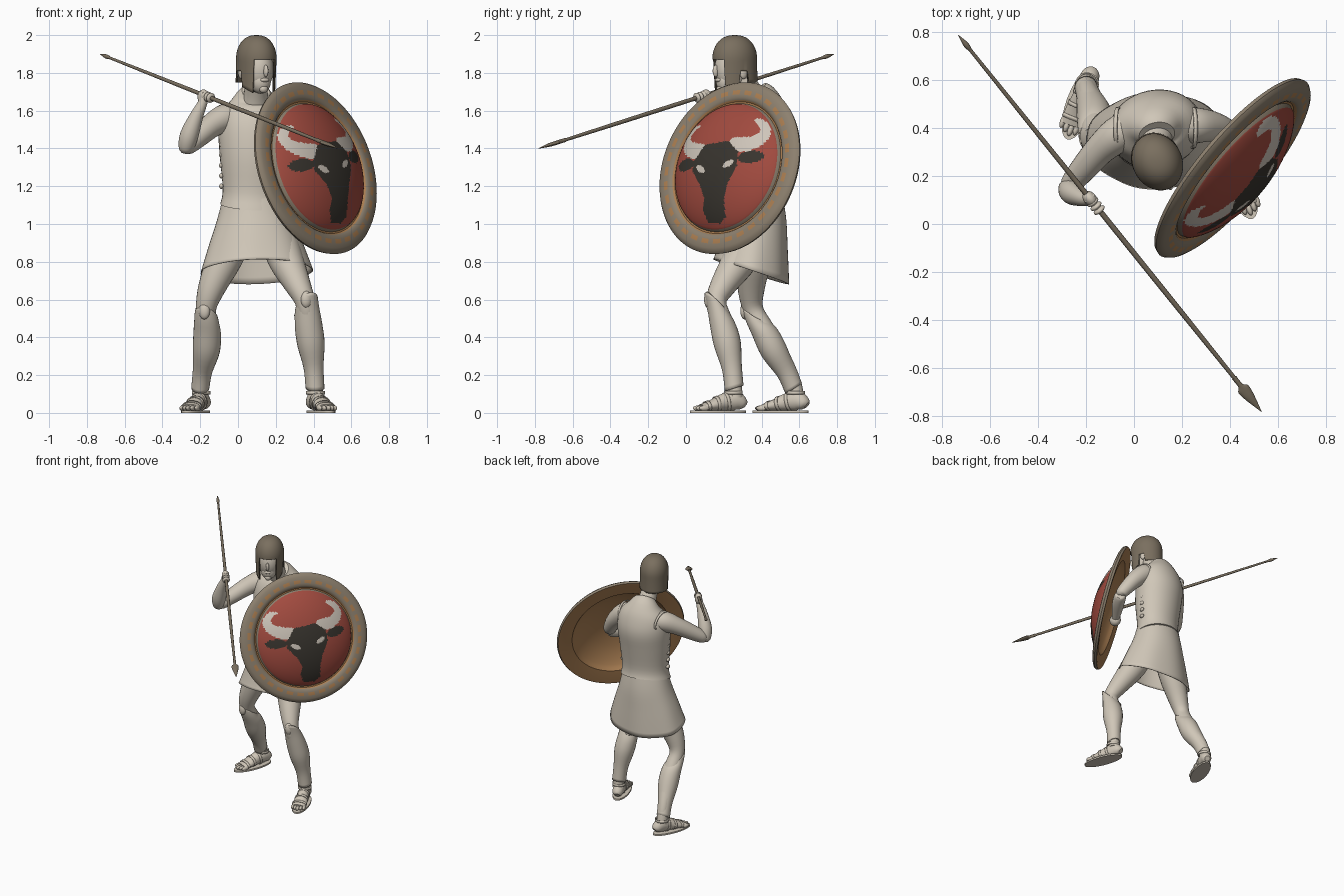
import bpy, bmesh, math
from mathutils import Vector, Matrix

if "Cube" in bpy.data.objects:
    bpy.data.objects.remove(bpy.data.objects["Cube"])

def material(name, col):
    m = bpy.data.materials.new(name)
    m.diffuse_color = (*col, 1)
    m.use_nodes = True
    m.node_tree.nodes["Principled BSDF"].inputs["Base Color"].default_value = m.diffuse_color
    return m

STONE = material("pale stone", (.63, .57, .48))
BRONZE = material("dull bronze", (.195, .16, .115))
RED = material("shield red", (.36, .07, .05))
BLACK = material("bull black", (.04, .035, .028))
WHITE = material("horn white", (.62, .56, .49))
RIM = material("rim grey", (.27, .22, .16))
ORANGE = material("rim orange", (.42, .215, .085))
LEATHER = material("shield lining", (.42, .22, .09))

def finish(name, bm, mats, thick=0):
    bmesh.ops.recalc_face_normals(bm, faces=bm.faces)
    me = bpy.data.meshes.new(name)
    bm.to_mesh(me)
    bm.free()
    ob = bpy.data.objects.new(name, me)
    bpy.context.collection.objects.link(ob)
    for m in mats:
        me.materials.append(m)
    if thick:
        mod = ob.modifiers.new("thickness", 'SOLIDIFY')
        mod.thickness = thick
    return ob

def spline(pts, sub):
    """Catmull-Rom through tuples of numbers"""
    out, n = [], len(pts)
    for i in range(n - 1):
        a, b, c, d = pts[max(i-1, 0)], pts[i], pts[i+1], pts[min(i+2, n-1)]
        for k in range(sub):
            t = k / sub
            out.append([.5*(2*q + (r-p)*t + (2*p-5*q+4*r-s)*t*t + (3*q-p-3*r+s)*t**3)
                        for p, q, r, s in zip(a, b, c, d)])
    return out + [list(pts[-1])]

def loft(name, pts, mat, front=(0, -1, 0), seg=24, sub=4, thick=0, slant=(0, 0), ripple=0, M=Matrix()):
    """Tube through (x, y, z, side radius, front radius); open shell if thick"""
    rows = spline([p if len(p) == 5 else (*p, p[3]) for p in pts], sub)
    bm, rings, n = bmesh.new(), [], len(rows)
    for i, r in enumerate(rows):
        c = Vector(r[:3])
        t = (Vector(rows[min(i+1, n-1)][:3]) - Vector(rows[max(i-1, 0)][:3])).normalized()
        s = t.cross(Vector(front)).normalized()
        f = s.cross(t)
        w = i / (n - 1)
        ring = []
        for k in range(seg):
            a = math.tau * k / seg
            g = 1 + ripple * w * math.sin(7 * a)
            p = c + f*math.cos(a)*max(r[4], .001)*g + s*math.sin(a)*max(r[3], .001)*g
            p.z += math.cos(a) * (slant[0]*(1-w)**3 + slant[1]*w**3)
            ring.append(bm.verts.new(M @ p))
        rings.append(ring)
    for A, B in zip(rings, rings[1:]):
        for k in range(seg):
            bm.faces.new((A[k], A[(k+1) % seg], B[(k+1) % seg], B[k]))
    if not thick:
        bm.faces.new(rings[0])
        bm.faces.new(rings[-1])
    return finish(name, bm, [mat], thick)

def ball(name, loc, scale, mat, M=Matrix(), yaw=0):
    bm = bmesh.new()
    T = M @ Matrix.Translation(loc) @ Matrix.Rotation(yaw, 4, 'Z') @ Matrix.Diagonal((*scale, 1))
    bmesh.ops.create_uvsphere(bm, u_segments=20, v_segments=12, radius=1, matrix=T)
    return finish(name, bm, [mat])

# Legs: thigh and calf in one tube, greave shell over the shin
LF, RF = (.3, -1, 0), (-.3, -1, 0)
loft("left_leg", [(.2, .36, .98, .10), (.25, .29, .82, .095), (.315, .2, .68, .07), (.355, .16, .59, .054),
                  (.37, .187, .49, .058), (.385, .218, .38, .064), (.405, .25, .2, .04), (.41, .26, .08, .042)], STONE, LF)
loft("right_leg", [(.0, .38, .98, .10), (-.07, .36, .82, .095), (-.14, .345, .66, .072), (-.17, .355, .55, .054),
                   (-.165, .405, .45, .058), (-.165, .46, .35, .064), (-.195, .56, .19, .04), (-.2, .585, .08, .042)], STONE, RF)
loft("left_greave", [(.362, .166, .57, .06, .072), (.366, .178, .53, .066, .068), (.375, .20, .45, .073),
                     (.387, .22, .36, .072), (.4, .243, .24, .053), (.408, .255, .13, .05)],
     STONE, LF, thick=.01, slant=(.085, -.01))
loft("right_greave", [(-.168, .365, .52, .06, .072), (-.166, .38, .48, .066, .068), (-.163, .42, .42, .073),
                      (-.168, .465, .33, .072), (-.188, .53, .22, .052), (-.2, .57, .13, .048)],
     STONE, RF, thick=.01, slant=(.06, -.01))
ball("left_kneecap", (.362, .118, .60), (.03, .022, .045), STONE, yaw=.25)
ball("right_kneecap", (-.178, .31, .54), (.03, .022, .045), STONE, yaw=-.25)

# Sandalled feet
for side, x, y, yaw in (("left", .41, .25, 20), ("right", -.195, .58, -20)):
    M = Matrix.Translation((x, y, 0)) @ Matrix.Rotation(math.radians(yaw), 4, 'Z')
    up = (0, 0, 1)
    loft(side + "_foot", [(0, .065, .04, .02), (0, .05, .05, .036), (0, .01, .065, .042, .052), (0, -.05, .058, .042, .046),
                          (0, -.12, .04, .05, .03), (0, -.18, .028, .05, .018)], STONE, up, M=M)
    loft(side + "_sole", [(0, -.085, 0, .058, .158), (0, -.085, .012, .058, .158)], STONE, sub=1, M=M)
    for i in range(5):
        u = (i - 2) * .021
        ball(side + "_toe", (u, -.198 + abs(u) * .5, .025), (.012, .03, .014), STONE, M)
    for sy, sz, rx, rz in ((-.03, .06, .046, .052), (-.085, .05, .05, .042), (-.14, .037, .054, .029)):
        loft(side + "_strap", [(0, sy, sz, rx, rz), (0, sy - .016, sz - .003, rx, rz - .002)], STONE, up, sub=1, thick=.006, M=M)
    loft(side + "_ankle_strap", [(0, 0, .115, .05), (0, 0, .098, .05)], STONE, sub=1, thick=.006, M=M)

# Tunic skirt and cuirass
CF = (.2, -1, 0)
loft("skirt", [(.09, .38, 1.16, .165, .13), (.09, .375, 1.03, .20, .157), (.093, .36, .89, .25, .18), (.097, .345, .748, .298, .202)],
     STONE, (.0, -1, 0), seg=56, thick=.005, slant=(0, .045), ripple=.012)
loft("cuirass", [(.09, .375, 1.10, .185, .15), (.09, .38, 1.18, .172, .137), (.09, .385, 1.36, .188, .156), (.09, .40, 1.50, .195, .158),
                 (.09, .405, 1.6, .175, .13), (.09, .395, 1.665, .115, .095), (.095, .37, 1.70, .075, .07)],
     STONE, CF, seg=40, slant=(-.04, 0))
for s in (-1, 1):
    for i in range(5):
        ball("side_buckle", (.09 + s*.178, .38 + s*.03, 1.2 + i*.055), (.012, .02, .014), STONE)
    cx = .09 + s * .15
    loft("armhole_edge", [(cx, .40, 1.57, .088, .083), (cx + s*.015, .40, 1.568, .085, .08)],
         STONE, (0, 0, 1), sub=1, thick=.008)

# Arms
loft("right_upper_arm", [(-.01, .41, 1.57, .07), (-.07, .37, 1.56, .075), (-.14, .31, 1.52, .064), (-.21, .23, 1.46, .055),
                         (-.265, .165, 1.41, .043), (-.285, .145, 1.395, .02)], STONE, (0, 0, 1))
loft("right_forearm", [(-.28, .155, 1.375, .02), (-.275, .15, 1.40, .04), (-.258, .13, 1.47, .049), (-.22, .11, 1.57, .036),
                       (-.19, .1, 1.635, .026), (-.18, .1, 1.67, .026)], STONE)
loft("left_upper_arm", [(.19, .41, 1.57, .07), (.25, .41, 1.56, .075), (.33, .405, 1.49, .062), (.39, .38, 1.41, .052),
                        (.42, .355, 1.36, .042), (.425, .35, 1.34, .02)], STONE, (0, 0, 1))
loft("left_forearm", [(.43, .36, 1.35, .02), (.42, .345, 1.348, .042), (.385, .28, 1.33, .046), (.335, .2, 1.3, .036),
                      (.305, .15, 1.28, .028)], STONE, (0, 0, 1))
ball("left_fist", (.295, .135, 1.275), (.04, .045, .045), STONE)

# Spear with leaf head and butt spike, right fist around it
tail, tip = Vector((-.73, .785, 1.90)), Vector((.53, -.78, 1.40))
def on_spear(t, rx, ry=None):
    return (*tail.lerp(tip, t), rx, ry or rx)
loft("spear_shaft", [on_spear(.02, .007), on_spear(.4, .011), on_spear(.7, .011), on_spear(.95, .008)], BRONZE, (0, 0, 1), 12, 6)
loft("spear_head", [on_spear(.91, .011), on_spear(.93, .011), on_spear(.938, .024, .01), on_spear(.945, .026, .01),
                    on_spear(.965, .019, .009), on_spear(1, .001)], BRONZE, (0, 0, 1), 12)
loft("spear_butt", [on_spear(0, .001), on_spear(.02, .01), on_spear(.03, .011), on_spear(.04, .007)], BRONZE, (0, 0, 1), 12)
ball("right_palm", (-.183, .105, 1.672), (.027, .037, .04), STONE, yaw=.7)
for i in range(4):
    t = .428 + i * .0105
    loft("right_finger", [on_spear(t, .016), on_spear(t + .003, .026), on_spear(t + .007, .026), on_spear(t + .010, .016)],
         STONE, (0, 0, 1), 14, 2)

# Neck, head and face, turned towards the shield
F, S = Vector((.45, -.893, 0)), Vector((.893, .45, 0))
HC = Vector((.097, .258, 0))
yaw = math.atan2(.45, .893)
def head_ball(name, fwd, side, z, scale):
    p = HC + F * fwd + S * side
    ball(name, (p.x, p.y, z), scale, STONE, yaw=yaw)
loft("neck", [(.09, .385, 1.63, .08), (.095, .34, 1.70, .062), (.1, .285, 1.80, .06)], STONE)
head_ball("head", .012, 0, 1.82, (.082, .1, .125))
head_ball("jaw", .05, 0, 1.755, (.055, .055, .066))
head_ball("chin", .085, 0, 1.715, (.024, .02, .022))
head_ball("nose", .112, 0, 1.81, (.012, .018, .032))
head_ball("lips", .1, 0, 1.762, (.025, .012, .011))
for s in (-1, 1):
    head_ball("ear", -.01, s * .085, 1.80, (.014, .022, .032))

# Helmet: dome with face opening, cheek guards, ear notches and neck guard
bm, cols, N = bmesh.new(), [], 96
for k in range(N):
    a = math.tau * k / N
    d = abs(math.degrees(a) if a <= math.pi else math.degrees(a) - 360)
    low = 1.872 if d < 38 else 1.69 + (d - 38) * .0009 if d < 82 else 1.81 if d < 105 else 1.75
    col = []
    for i in range(20):
        if i < 8:
            z = low + (1.876 - low) * i / 8
            k2 = 1 + (1.876 - z) * (1.6 * (1.876 - z) if d > 95 else -.4)
        else:
            u = (i - 8) / 11.4 * math.pi / 2
            z, k2 = 1.876 + .124 * math.sin(u), math.cos(u) ** .85
        p = HC + F * math.cos(a) * .122 * k2 + S * math.sin(a) * .103 * k2
        col.append(bm.verts.new((p.x, p.y, z)))
    cols.append(col)
for k in range(N):
    A, B = cols[k], cols[(k + 1) % N]
    for i in range(19):
        bm.faces.new((A[i], B[i], B[i+1], A[i+1]))
bm.faces.new([c[-1] for c in cols])
finish("helmet", bm, [BRONZE], .01)

# Bull motif: regions in shield coordinates (right, up)
HEAD = [(-.15, .01), (-.09, .095), (.06, .115), (.14, .06), (.15, -.02), (.105, -.12), (.085, -.2), (.09, -.285),
        (.05, -.318), (-.03, -.318), (-.06, -.26), (-.045, -.195), (-.085, -.12), (-.155, -.045)]
HORNS = [[(-.12, .06, .042), (-.19, .07, .042), (-.255, .105, .036), (-.275, .155, .026), (-.24, .2, .018), (-.2, .21, .006)],
         [(.11, .10, .042), (.18, .105, .042), (.24, .14, .034), (.245, .195, .024), (.21, .235, .018), (.17, .25, .008)]]
HORNS = [spline(h, 8) for h in HORNS]

def in_ellipse(x, y, cx, cy, a, b, rot):
    dx, dy = x - cx, y - cy
    c, s = math.cos(rot), math.sin(rot)
    return ((dx*c + dy*s) / a)**2 + ((dy*c - dx*s) / b)**2 < 1

def motif(x, y):
    if in_ellipse(x, y, -.09, -.04, .038, .017, -.4) or in_ellipse(x, y, .095, -.01, .036, .016, .5):
        return 2
    inside = False
    for (x1, y1), (x2, y2) in zip(HEAD, HEAD[1:] + HEAD[:1]):
        if (y1 > y) != (y2 > y) and x < x1 + (y - y1) * (x2 - x1) / (y2 - y1):
            inside = not inside
    if inside or in_ellipse(x, y, -.225, -.01, .075, .034, .0) or in_ellipse(x, y, .215, .035, .07, .034, .2):
        return 1
    if any(math.hypot(x - h[0], y - h[1]) < h[2] for horn in HORNS for h in horn):
        return 2
    return 0

# Shield: domed front, rounded rim with orange blocks, hollow back
n = Vector((.735, -.62, .27)).normalized()
up = (Vector((0, 0, 1)) - n * n.z).normalized()
right = up.cross(n)
C = Vector((.41, .232, 1.295))
def dome(r):
    return .01 + .125 * (1 - (r / .36)**2) ** .72
prof = [(.004 + .341 * i / 48, None) for i in range(49)]
prof += [(.353, .012), (.362, .012), (.37, .022), (.382, .028), (.398, .03), (.422, .028), (.445, .024), (.462, .016), (.472, .002),
         (.466, -.014), (.45, -.014), (.36, -.002)]
prof = [(r, dome(r) if h is None else h) for r, h in prof]
prof += [(r, dome(r) - .012) for r in (.345, .33, .3, .25, .2, .12, .05, .004)]
bm, SEG, rings = bmesh.new(), 160, []
for r, h in prof:
    rings.append([bm.verts.new(C + n*h + right*(r*math.cos(math.tau*k/SEG)) + up*(r*math.sin(math.tau*k/SEG)))
                  for k in range(SEG)])
for i in range(len(prof) - 1):
    rm = (prof[i][0] + prof[i+1][0]) / 2
    for k in range(SEG):
        j = (k + 1) % SEG
        f = bm.faces.new((rings[i][k], rings[i][j], rings[i+1][j], rings[i+1][k]))
        a = math.tau * (k + .5) / SEG
        if i < 48:
            f.material_index = motif(rm * math.cos(a), rm * math.sin(a))
        elif i < 58:
            f.material_index = 4 if i in (49, 50) or (i == 53 and k % 5 < 3) else 3
        else:
            f.material_index = 5
for ring, idx in ((rings[0], 1), (rings[-1], 5)):
    bm.faces.new(ring).material_index = idx
finish("shield", bm, [RED, BLACK, WHITE, RIM, ORANGE, LEATHER])

# Smooth shading with sharp edges kept
for ob in bpy.data.objects:
    ob.select_set(True)
    bpy.context.view_layer.objects.active = ob
bpy.ops.object.shade_smooth_by_angle(angle=math.radians(40))
